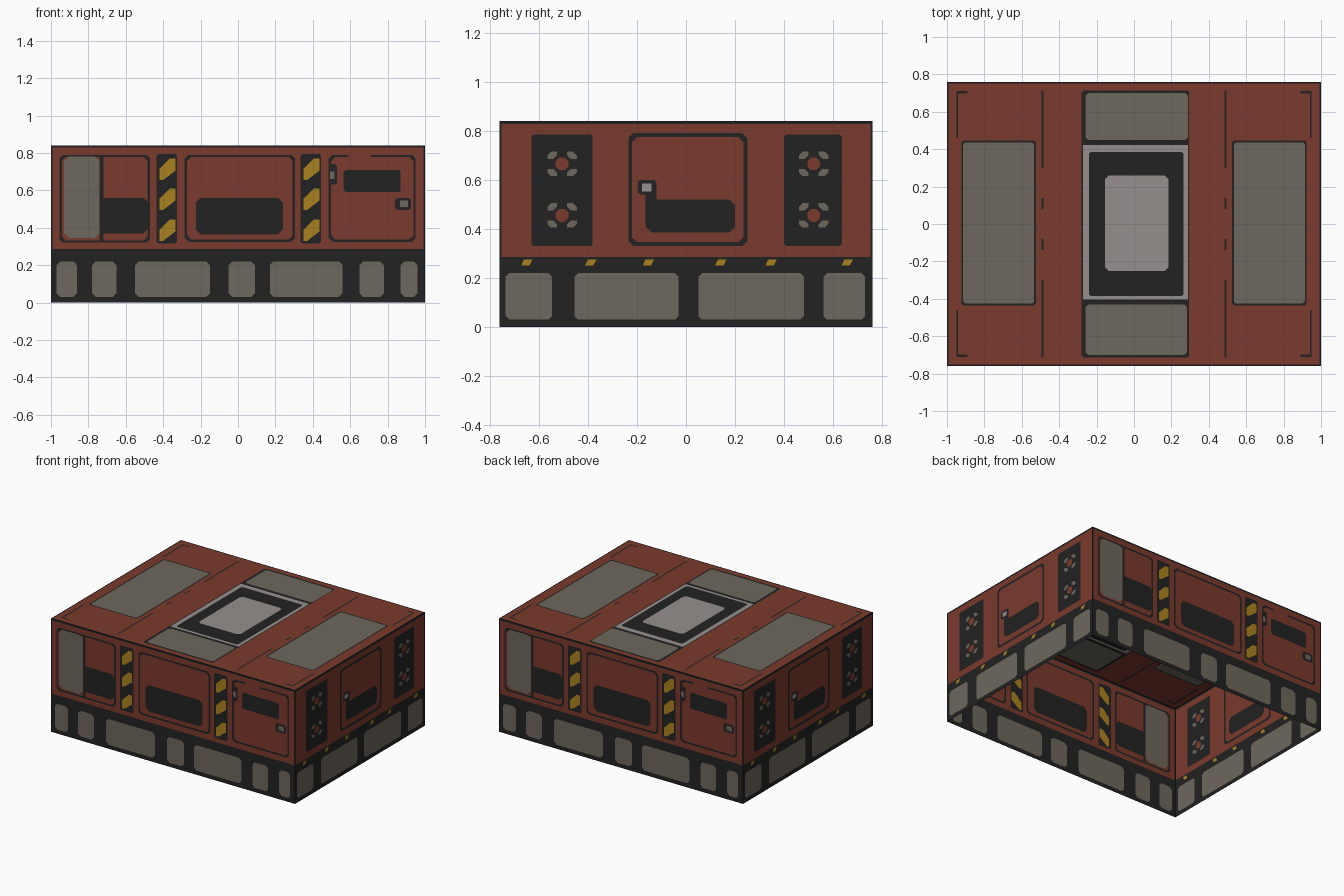
import bpy, bmesh, math
from mathutils import Matrix, Vector

if "Cube" in bpy.data.objects:
    bpy.data.objects.remove(bpy.data.objects["Cube"])

HX, HY, H = 1.0, 0.76, 0.84        # half width, half depth, height
COLOURS = {"dark": (0.016, 0.016, 0.016), "red": (0.198, 0.041, 0.026),
           "grey": (0.156, 0.138, 0.109), "yellow": (0.402, 0.223, 0.013),
           "light": (0.305, 0.279, 0.262)}
NAMES = list(COLOURS)
MATS = []
for n, c in COLOURS.items():
    m = bpy.data.materials.new(n + "_paint")
    m.diffuse_color = (*c, 1)
    m.use_nodes = True
    m.node_tree.nodes["Principled BSDF"].inputs["Base Color"].default_value = m.diffuse_color
    MATS.append(m)


class Sheet:
    """Flat panel; each painted convex shape is cut into its faces."""

    def __init__(self, x0, y0, x1, y1):
        self.bm = bmesh.new()
        self.bm.faces.new([self.bm.verts.new((x, y, 0)) for x, y in
                           ((x0, y0), (x1, y0), (x1, y1), (x0, y1))])

    def poly(self, pts, colour):
        pts = [Vector((x, y, 0)) for x, y in pts]
        lo = [min(p[i] for p in pts) for i in (0, 1)]
        hi = [max(p[i] for p in pts) for i in (0, 1)]
        faces = [f for f in self.bm.faces if all(
            max(v.co[i] for v in f.verts) > lo[i] + 1e-5 and
            min(v.co[i] for v in f.verts) < hi[i] - 1e-5 for i in (0, 1))]
        for p, q in zip(pts, pts[1:] + pts[:1]):
            if not faces:
                return
            no = Vector((p.y - q.y, q.x - p.x, 0)).normalized()
            geom = list({v for f in faces for v in f.verts}) + \
                list({e for f in faces for e in f.edges}) + faces
            out = bmesh.ops.bisect_plane(self.bm, geom=geom, dist=1e-5, plane_co=p, plane_no=no)
            faces = [f for f in out["geom"] if isinstance(f, bmesh.types.BMFace)
                     and (f.calc_center_median() - p).dot(no) > 0]
        for f in faces:
            f.material_index = NAMES.index(colour)

    def box(self, x0, y0, x1, y1, colour, c=0.0):
        if c:
            pts = [(x0 + c, y0), (x1 - c, y0), (x1, y0 + c), (x1, y1 - c),
                   (x1 - c, y1), (x0 + c, y1), (x0, y1 - c), (x0, y0 + c)]
        else:
            pts = [(x0, y0), (x1, y0), (x1, y1), (x0, y1)]
        self.poly(pts, colour)

    def outline(self, x0, y0, x1, y1, t=0.013, c=0.02):
        self.box(x0, y0, x1, y1, "dark", c)
        self.box(x0 + t, y0 + t, x1 - t, y1 - t, "red", c)

    def disc(self, x, y, r, colour):
        self.poly([(x + r * math.cos(a * math.pi / 4 + math.pi / 8),
                    y + r * math.sin(a * math.pi / 4 + math.pi / 8)) for a in range(8)], colour)

    def finish(self, placements):
        mesh = bpy.data.meshes.new("panel")
        self.bm.to_mesh(mesh)
        self.bm.free()
        for m in MATS:
            mesh.materials.append(m)
        for name, mat in placements:
            ob = bpy.data.objects.new(name, mesh.copy())
            ob.data.transform(mat)
            bpy.context.collection.objects.link(ob)


def upright(angle, dist):
    return (Matrix.Rotation(math.radians(angle), 4, "Z") @ Matrix.Translation((0, -dist, 0))
            @ Matrix.Rotation(math.pi / 2, 4, "X"))


# front and back walls
s = Sheet(-HX, 0, HX, H)
s.box(-HX + .008, .285, HX - .008, H - .012, "red")
for x0, x1 in ((-.97, -.86), (-.78, -.65), (-.55, -.15), (-.05, .09),
               (.17, .56), (.65, .78), (.87, .96)):          # base blocks
    s.box(x0, .03, x1, .22, "grey", .02)
s.outline(-.955, .32, -.47, .79)
s.outline(-.285, .325, .305, .79)
s.outline(.485, .325, .95, .79)
s.box(.59, .77, .71, .80, "red")
s.box(-.74, .33, -.72, .78, "dark")
s.box(-.93, .345, -.74, .78, "grey", .025)                  # grey locker
s.box(-.74, .37, -.485, .56, "dark", .02)                   # recesses
s.box(-.225, .365, .24, .56, "dark", .025)
s.box(.565, .59, .87, .71, "dark", .012)
s.box(.485, .63, .53, .74, "dark", .012)
s.box(.492, .66, .515, .70, "grey")
s.box(.84, .495, .925, .56, "dark", .01)                    # latch
s.box(.865, .51, .91, .545, "grey")
for x0, x1 in ((-.435, -.325), (.335, .445)):               # hazard strips
    s.box(x0, .315, x1, .795, "dark", .01)
    a, b = x0 + .015, x1 - .01
    for z in (.33, .495, .655):
        s.poly([(a, z), (a + .02, z), (b, z + .05), (b, z + .115),
                (b - .03, z + .115), (a, z + .06)], "yellow")
s.finish([("front_wall", upright(0, HY)), ("back_wall", upright(180, HY))])

# right and left walls
s = Sheet(-HY, 0, HY, H)
s.box(-HY + .008, .285, HY - .008, H - .012, "red")
for y0, y1 in ((-.735, -.545), (-.455, -.03), (.05, .48), (.56, .73)):
    s.box(y0, .03, y1, .22, "grey", .015)
for y in (-.65, -.39, -.155, .14, .345, .655):              # yellow ticks
    s.poly([(y - .022, .25), (y + .012, .25), (y + .025, .275), (y - .01, .275)], "yellow")
for y0, y1, yc in ((-.63, -.38, -.505), (.4, .635, .52)):   # bolted plates
    s.box(y0, .33, y1, .785, "dark", .008)
    for z in (.665, .455):
        s.box(yc - .06, z - .05, yc + .06, z + .05, "grey", .015)
        s.box(yc - .06, z - .02, yc + .06, z + .02, "dark")
        s.box(yc - .02, z - .05, yc + .02, z + .05, "dark")
        s.disc(yc, z, .043, "dark")
        s.disc(yc, z, .028, "red")
s.outline(-.235, .33, .25, .79, .016)                       # hatch
s.box(-.165, .385, .20, .52, "dark", .025)
s.box(-.165, .45, -.12, .6, "dark", .01)
s.box(-.195, .54, -.125, .6, "dark", .008)
s.box(-.18, .553, -.14, .585, "light")
s.finish([("right_wall", upright(90, HX)), ("left_wall", upright(270, HX))])

# roof
s = Sheet(-HX, -HY, HX, HY)
s.box(-HX + .008, -HY + .008, HX - .008, HY - .008, "red")
for k in (-1, 1):
    a, b = sorted((k * .535, k * .913))
    s.box(a - .01, -.435, b + .01, .447, "dark", .01)       # side pads
    s.box(a, -.425, b, .437, "grey", .01)
    for x, ya, yb in ((.945, .46, .71), (.49, .3, .71), (.49, .08, .14)):
        for j in (-1, 1):                                   # faint seam lines
            y0, y1 = sorted((j * ya, j * yb))
            s.box(k * x - .005, y0, k * x + .005, y1, "dark")
    for j in (-1, 1):
        s.box(k * .92 - .03, j * .705 - .006, k * .92 + .03, j * .705 + .006, "dark")
s.box(-.28, -.715, .295, .715, "dark", .01)                 # centre strip
s.box(-.26, .45, .29, .70, "grey", .015)
s.box(-.26, -.70, .283, -.43, "grey", .015)
s.box(-.272, -.405, .288, .423, "light")                    # skylight
s.box(-.24, -.385, .265, .385, "dark", .01)
s.box(-.155, -.25, .185, .26, "light", .02)
s.finish([("roof", Matrix.Translation((0, 0, H)))])
